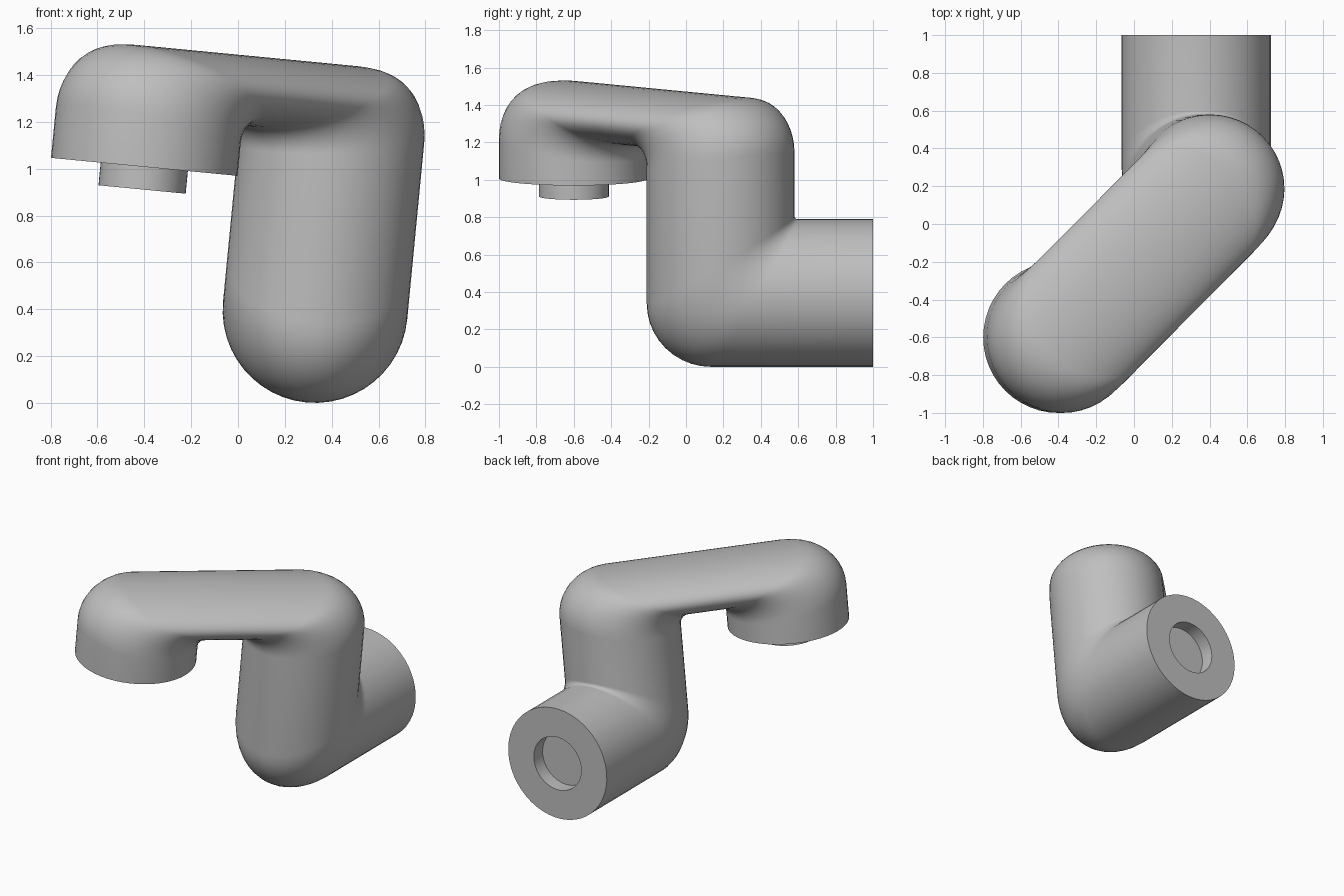
import bpy, bmesh, math
from mathutils import Vector, Matrix

if "Cube" in bpy.data.objects:
    bpy.data.objects.remove(bpy.data.objects["Cube"], do_unlink=True)

N = 48                                   # points around each ring
STEPS = 10                               # rings per bend
TILT = Matrix.Rotation(math.radians(5.5), 4, 'Y')
UP = Vector((0, 0, 1))

grey = bpy.data.materials.new("light_grey")
grey.use_nodes = True
GREY = (0.52, 0.52, 0.52, 1)
grey.diffuse_color = GREY
grey.node_tree.nodes["Principled BSDF"].inputs["Base Color"].default_value = GREY


def ring(origin, along, side, outer, inner, half, shift=0.0):
    """Ellipse whose outer and inner ends are (along, up) pairs."""
    o = origin + along * outer[0] + UP * outer[1]
    i = origin + along * inner[0] + UP * inner[1]
    mid, axis = (o + i) / 2, (o - i) / 2
    angles = [math.tau * k / N - shift for k in range(N)]
    return [mid + axis * math.cos(a) + side * half * math.sin(a) for a in angles]


def loft(name, rings):
    """Skin rings in order, close both ends, tilt and shade."""
    bm = bmesh.new()
    rows = [[bm.verts.new(TILT @ p) for p in r] for r in rings]
    for a, b in zip(rows, rows[1:]):
        for k in range(N):
            n = (k + 1) % N
            bm.faces.new((a[k], a[n], b[n], b[k]))
    bm.faces.new(rows[0])
    bm.faces.new(rows[-1])
    bmesh.ops.recalc_face_normals(bm, faces=bm.faces)
    mesh = bpy.data.meshes.new(name)
    bm.to_mesh(mesh)
    bm.free()
    obj = bpy.data.objects.new(name, mesh)
    bpy.context.collection.objects.link(obj)
    mesh.materials.append(grey)
    bpy.ops.object.select_all(action='DESELECT')
    obj.select_set(True)
    bpy.context.view_layer.objects.active = obj
    bpy.ops.object.shade_smooth_by_angle(angle=math.radians(35))


# Bridge runs diagonally from the end cup to the column
R, CUP_R, MID_R = 0.395, 0.40, 0.39
BASE, TOP, UNDER = 0.965, 1.48, 1.18     # cup rim, bridge top, bridge underside
BIG, SMALL = 0.28, 0.10                  # outer and inner bend radii
LENGTH = 1.11
cup = Vector((-0.495, -0.60, 0))
d = Vector((1, 1, 0)).normalized()
w = Vector((-1, 1, 0)).normalized()


def upper_bend(t, r):
    """Outer and inner points of a bend, for a leg of radius r at along = 0."""
    a = t * math.pi / 2
    outer = (-r + BIG * (1 - math.cos(a)), TOP - BIG + BIG * math.sin(a))
    inner = (r + SMALL * (1 - math.cos(a)), UNDER - SMALL + SMALL * math.sin(a))
    return outer, inner


rings = [ring(cup, d, w, (-CUP_R, BASE), (CUP_R, BASE), CUP_R)]
for k in range(STEPS + 1):
    t = k / STEPS
    o, i = upper_bend(t, CUP_R)
    rings.append(ring(cup, d, w, o, i, CUP_R + (MID_R - CUP_R) * t))
half = LENGTH / 2
rings.append(ring(cup, d, w, (half, TOP), (half, UNDER), MID_R))
for k in range(STEPS, -1, -1):
    t = k / STEPS
    o, i = upper_bend(t, R)
    rings.append(ring(cup, d, w, (LENGTH - o[0], o[1]), (LENGTH - i[0], i[1]),
                      R + (MID_R - R) * t))

# Column turns into the rear pipe with a tight inner corner
elbow = cup + d * LENGTH + UP * 0.425
y, x = Vector((0, 1, 0)), Vector((1, 0, 0))
TURN = math.radians(225)                 # keeps ring points lined up
OUT, TIGHT = 0.34, 0.02
for k in range(STEPS + 1):
    a = k / STEPS * math.pi / 2
    c, s = 1 - math.cos(a), math.sin(a)
    outer = (-R + OUT * c, -R + OUT * (1 - s))
    inner = (R + TIGHT * c, R + TIGHT * (1 - s))
    rings.append(ring(elbow, y, x, outer, inner, R, TURN))

# Pipe end with a round socket
end = 1.0 - elbow.y
for pos, r in ((end, R), (end, 0.19), (end - 0.10, 0.19)):
    rings.append(ring(elbow, y, x, (pos, -r), (pos, r), r, TURN))
loft("arm_body", rings)

# Connecting peg under the cup
peg = [ring(cup, d, w, (-0.187, h), (0.187, h), 0.187) for h in (0.868, BASE + 0.01)]
loft("cup_peg", peg)
